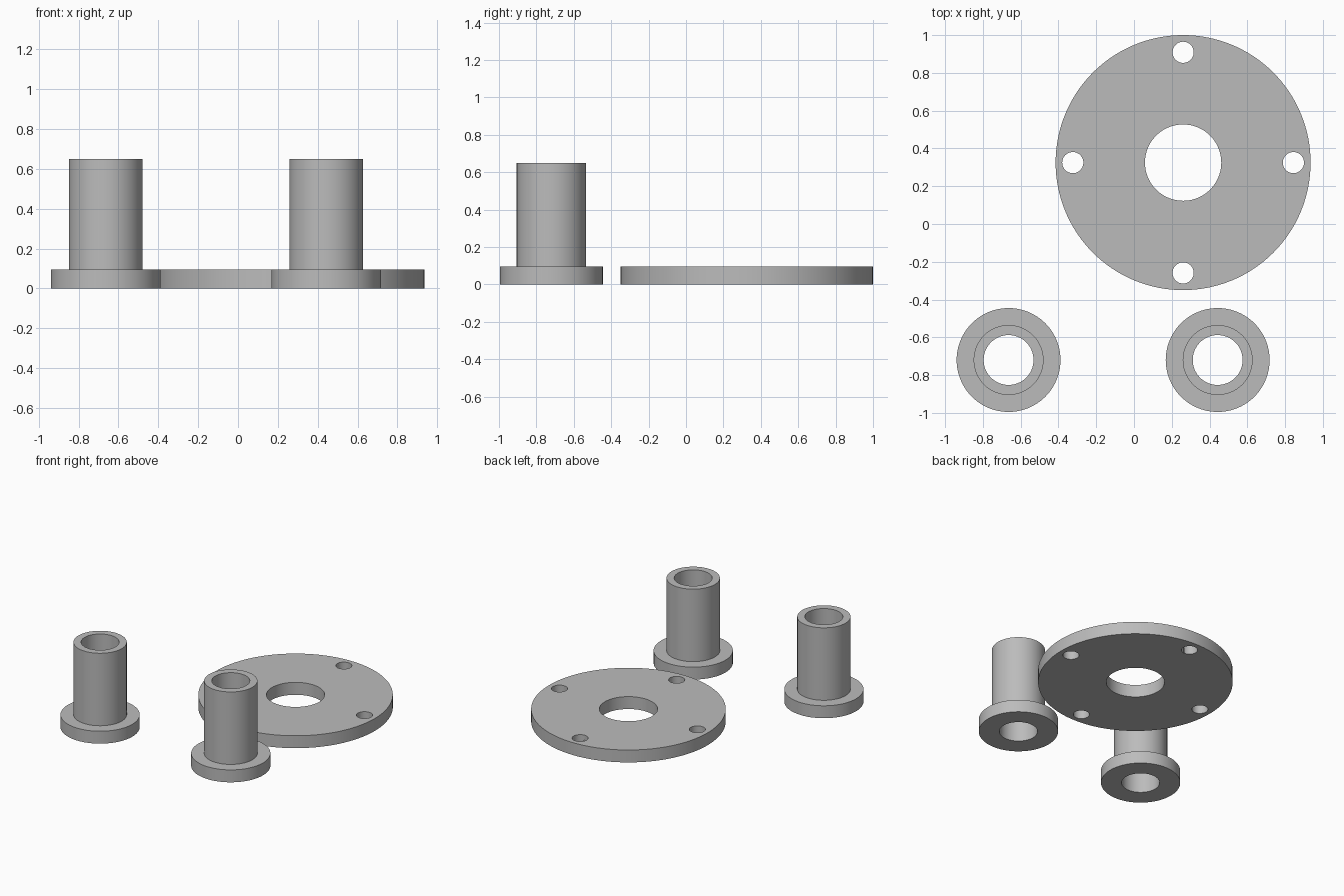
import bpy, math

if "Cube" in bpy.data.objects:
    bpy.data.objects.remove(bpy.data.objects["Cube"])

grey = bpy.data.materials.new("plain grey")
grey.diffuse_color = (0.5, 0.5, 0.5, 1)
grey.use_nodes = True
grey.node_tree.nodes["Principled BSDF"].inputs["Base Color"].default_value = grey.diffuse_color


def finish(obj):
    bpy.ops.object.select_all(action='DESELECT')
    obj.select_set(True)
    bpy.context.view_layer.objects.active = obj
    bpy.ops.object.shade_smooth_by_angle(angle=math.radians(30))


def lathe(name, profile, centre, n=96):
    """Revolve a closed (radius, height) profile about a vertical axis."""
    verts = [(r * math.cos(2 * math.pi * i / n), r * math.sin(2 * math.pi * i / n), z)
             for i in range(n) for r, z in profile]
    m = len(profile)
    faces = [(i * m + j, (i + 1) % n * m + j, (i + 1) % n * m + (j + 1) % m, i * m + (j + 1) % m)
             for i in range(n) for j in range(m)]
    mesh = bpy.data.meshes.new(name)
    mesh.from_pydata(verts, [], faces)
    mesh.materials.append(grey)
    obj = bpy.data.objects.new(name, mesh)
    obj.location = (*centre, 0)
    bpy.context.collection.objects.link(obj)
    return obj


T = 0.095  # plate and flange thickness

# Two flanged bushings with a through bore
bushing = [(0.132, 0), (0.275, 0), (0.275, T), (0.185, T), (0.185, 0.65), (0.132, 0.65)]
for name, x in (("left_bushing", -0.664), ("right_bushing", 0.443)):
    finish(lathe(name, bushing, (x, -0.72)))

# Round plate with a central hole
cx, cy = 0.26, 0.325
plate = lathe("round_plate", [(0.202, 0), (0.675, 0), (0.675, T), (0.202, T)], (cx, cy), 128)

# Four bolt holes
for k in range(4):
    a = k * math.pi / 2
    bpy.ops.mesh.primitive_cylinder_add(
        vertices=48, radius=0.056, depth=0.4,
        location=(cx + 0.584 * math.cos(a), cy + 0.584 * math.sin(a), T / 2))
    cutter = bpy.context.object
    cutter.name = "bolt_hole_cutter"
    cutter.data.materials.append(grey)
    mod = plate.modifiers.new("bolt hole", 'BOOLEAN')
    mod.operation, mod.solver, mod.object = 'DIFFERENCE', 'EXACT', cutter
    bpy.context.view_layer.objects.active = plate
    bpy.ops.object.modifier_apply(modifier=mod.name)
    bpy.data.objects.remove(cutter)
finish(plate)
